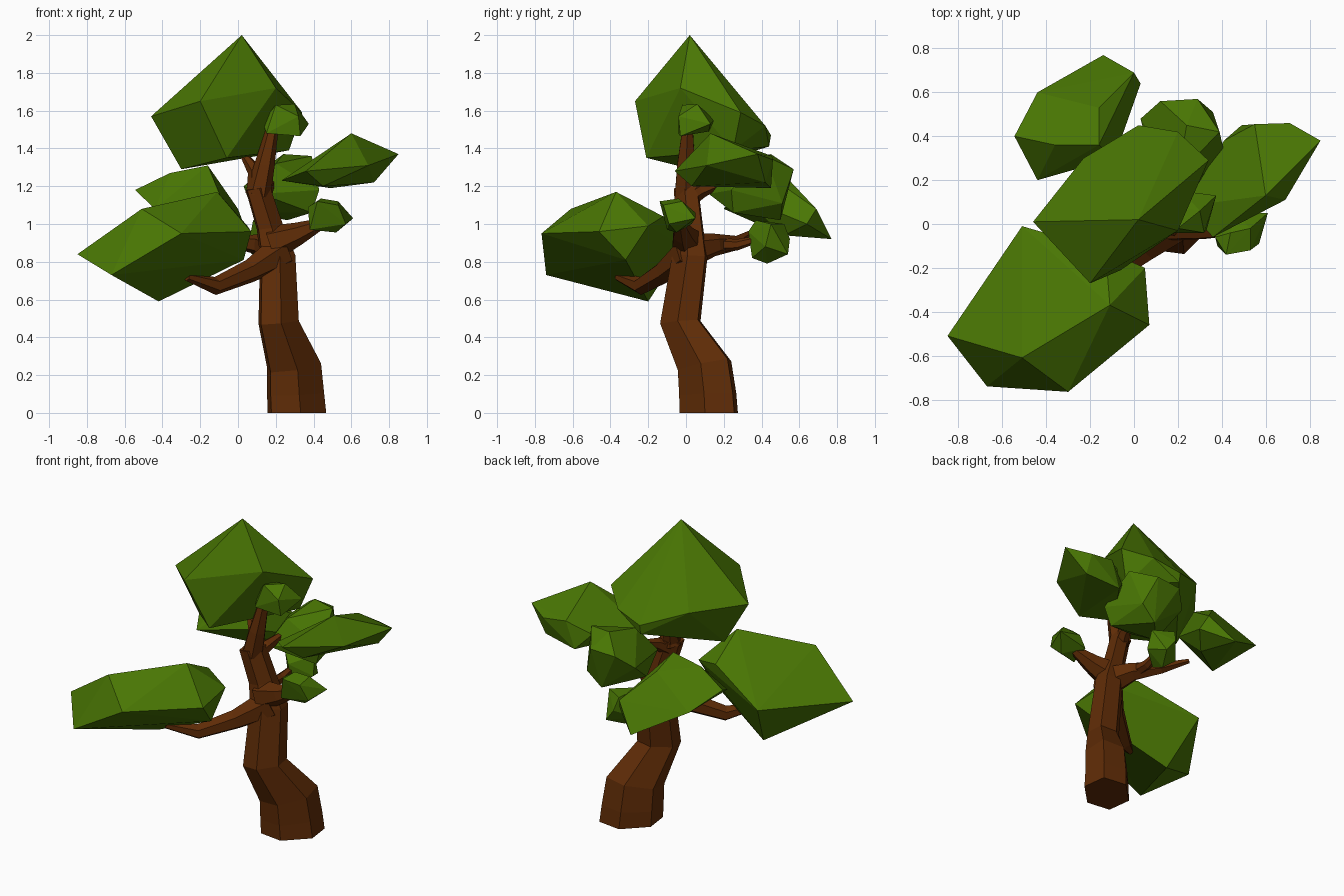
import bpy, bmesh, math
from mathutils import Vector


def material(name, rgb):
    m = bpy.data.materials.new(name)
    m.diffuse_color = (*rgb, 1)
    return m


LEAF = material("leaf_green", (0.066, 0.180, 0.001))
BARK = material("bark_brown", (0.115, 0.025, 0.002))
DIAG = Vector((1, 1, 0)).normalized()


def finish(bm, name, mat):
    bmesh.ops.recalc_face_normals(bm, faces=bm.faces)
    me = bpy.data.meshes.new(name)
    bm.to_mesh(me)
    bm.free()
    me.materials.append(mat)
    ob = bpy.data.objects.new(name, me)
    bpy.context.collection.objects.link(ob)
    return ob


def limb(name, path, sides=6, turn=0.0, trunk=False):
    """Faceted tube through (x, y, z, radius) stations; a trunk is oval along the diagonal."""
    bm = bmesh.new()
    pts = [Vector(p[:3]) for p in path]
    rings = []
    for i, p in enumerate(pts):
        t = (pts[min(i + 1, len(pts) - 1)] - pts[max(i - 1, 0)]).normalized()
        if trunk:
            t = Vector((0, 0, 1)) if i == 0 else (t + Vector((0, 0, 1))).normalized()
        ref = DIAG if trunk else Vector((1, 0, 0)) if abs(t.z) > 0.6 else Vector((0, 0, 1))
        u = (ref - t * ref.dot(t)).normalized()
        v = t.cross(u)
        su, sv = (1.18, 0.88) if trunk else (1, 1)
        ang = [turn + 2 * math.pi * k / sides for k in range(sides)]
        rings.append([bm.verts.new(p + (u * su * math.cos(a) + v * sv * math.sin(a)) * path[i][3])
                      for a in ang])
    for a, b in zip(rings, rings[1:]):
        for k in range(sides):
            n = (k + 1) % sides
            bm.faces.new((a[k], a[n], b[n], b[k]))
    bm.faces.new(rings[0])
    bm.faces.new(rings[-1])
    return finish(bm, name, BARK)


def clump(name, pts):
    """Faceted foliage: convex hull around a few corner points."""
    bm = bmesh.new()
    for p in pts:
        bm.verts.new(p)
    r = bmesh.ops.convex_hull(bm, input=bm.verts)
    junk = {g for g in r["geom_interior"] + r["geom_unused"]
            if isinstance(g, bmesh.types.BMVert)}
    bmesh.ops.delete(bm, geom=list(junk), context='VERTS')
    return finish(bm, name, LEAF)


# Trunk, bending back and forth
limb("trunk", [(0.312, 0.12, 0, 0.162), (0.305, 0.115, 0.1, 0.158), (0.297, 0.098, 0.25, 0.15),
               (0.215, -0.03, 0.48, 0.112), (0.210, 0.02, 0.83, 0.098),
               (0.170, 0.02, 0.98, 0.074), (0.105, 0.0, 1.19, 0.068)], trunk=True)

# Upper fork and side branches
limb("upper_branch", [(0.105, 0.0, 1.15, 0.068), (0.14, 0.0, 1.31, 0.054), (0.19, 0.01, 1.54, 0.028)])
limb("crown_branch", [(0.105, 0.0, 1.17, 0.06), (0.09, 0.04, 1.28, 0.04), (0.02, 0.08, 1.38, 0.016)])
limb("left_branch", [(0.22, 0.02, 0.85, 0.095), (0.06, -0.11, 0.75, 0.062),
                     (-0.12, -0.24, 0.672, 0.048), (-0.27, -0.36, 0.72, 0.022)])
limb("right_branch", [(0.18, 0.01, 0.90, 0.095), (0.32, -0.015, 0.95, 0.06), (0.46, -0.03, 1.01, 0.025)])
limb("back_branch", [(0.20, 0.02, 0.86, 0.095), (0.13, 0.15, 0.89, 0.06),
                     (0.02, 0.27, 0.90, 0.038), (-0.12, 0.36, 0.96, 0.015)])
limb("back_fork", [(0.12, 0.16, 0.89, 0.04), (0.12, 0.27, 0.89, 0.03), (0.13, 0.38, 0.92, 0.018)])
limb("back_twig", [(0.11, 0.0, 1.12, 0.045), (0.15, 0.09, 1.18, 0.038), (0.18, 0.20, 1.22, 0.018)])

# Large foliage clumps
clump("crown_foliage", [
    (0.02, 0.02, 2.0), (-0.46, 0.01, 1.57), (-0.20, -0.27, 1.65), (-0.30, 0.03, 1.29),
    (-0.06, -0.21, 1.35), (0.20, -0.03, 1.72), (0.34, 0.29, 1.59), (0.27, 0.25, 1.39),
    (0.20, 0.42, 1.52), (0.02, 0.44, 1.41), (0.02, 0.45, 1.47), (-0.23, 0.30, 1.56)])
clump("left_foliage", [
    (-0.30, -0.765, 0.95), (-0.67, -0.74, 0.73), (-0.85, -0.51, 0.84), (-0.51, -0.61, 1.08),
    (-0.11, -0.37, 1.17), (0.07, -0.46, 0.96), (0.05, -0.20, 0.99), (-0.42, -0.20, 0.59),
    (-0.51, -0.01, 0.88), (0.03, -0.32, 0.81), (-0.13, -0.12, 1.04)])
clump("back_left_foliage", [
    (-0.44, 0.20, 1.08), (-0.545, 0.40, 1.18), (-0.36, 0.36, 1.27), (-0.16, 0.36, 1.31),
    (-0.16, 0.53, 1.25), (-0.44, 0.60, 1.08), (-0.14, 0.77, 0.92), (0.0, 0.69, 1.08),
    (0.03, 0.64, 1.0), (-0.09, 0.30, 1.14), (-0.08, 0.52, 0.94)])
clump("right_foliage", [
    (0.60, 0.13, 1.48), (0.85, 0.38, 1.37), (0.71, 0.46, 1.34), (0.55, 0.455, 1.36),
    (0.41, 0.38, 1.28), (0.69, 0.11, 1.31), (0.36, -0.06, 1.28), (0.23, 0.08, 1.23),
    (0.72, 0.42, 1.22), (0.45, 0.03, 1.20), (0.49, 0.45, 1.19)])
clump("back_foliage", [
    (0.03, 0.48, 1.20), (0.12, 0.56, 1.28), (0.29, 0.57, 1.29), (0.24, 0.45, 1.37),
    (0.39, 0.42, 1.36), (0.43, 0.24, 1.18), (0.20, 0.22, 1.32), (0.39, 0.25, 1.06),
    (0.26, 0.50, 1.02), (0.12, 0.12, 1.16), (0.08, 0.29, 1.06), (0.36, 0.51, 1.11)])

# Small tufts at the branch tips
clump("right_tuft", [
    (0.61, 0.05, 1.03), (0.57, -0.09, 1.0), (0.53, -0.12, 1.10), (0.42, -0.14, 1.12),
    (0.37, -0.06, 1.09), (0.44, -0.04, 1.135), (0.53, -0.02, 1.12), (0.38, -0.10, 0.97),
    (0.52, -0.05, 0.955), (0.40, 0.03, 1.0), (0.46, 0.05, 1.06)])
clump("back_tuft", [
    (0.13, 0.33, 0.96), (0.08, 0.37, 1.02), (0.12, 0.52, 1.0), (0.24, 0.45, 1.0),
    (0.14, 0.55, 0.92), (0.20, 0.54, 0.84), (0.14, 0.43, 0.79), (0.15, 0.35, 0.82),
    (0.05, 0.44, 0.86), (0.25, 0.42, 0.88)])
clump("upper_tuft", [
    (0.13, 0.02, 1.54), (0.20, -0.02, 1.63), (0.30, 0.06, 1.635), (0.32, -0.04, 1.57),
    (0.375, 0.13, 1.53), (0.33, -0.03, 1.465), (0.15, -0.04, 1.48), (0.22, 0.15, 1.55),
    (0.24, 0.12, 1.49), (0.18, 0.08, 1.61)])
